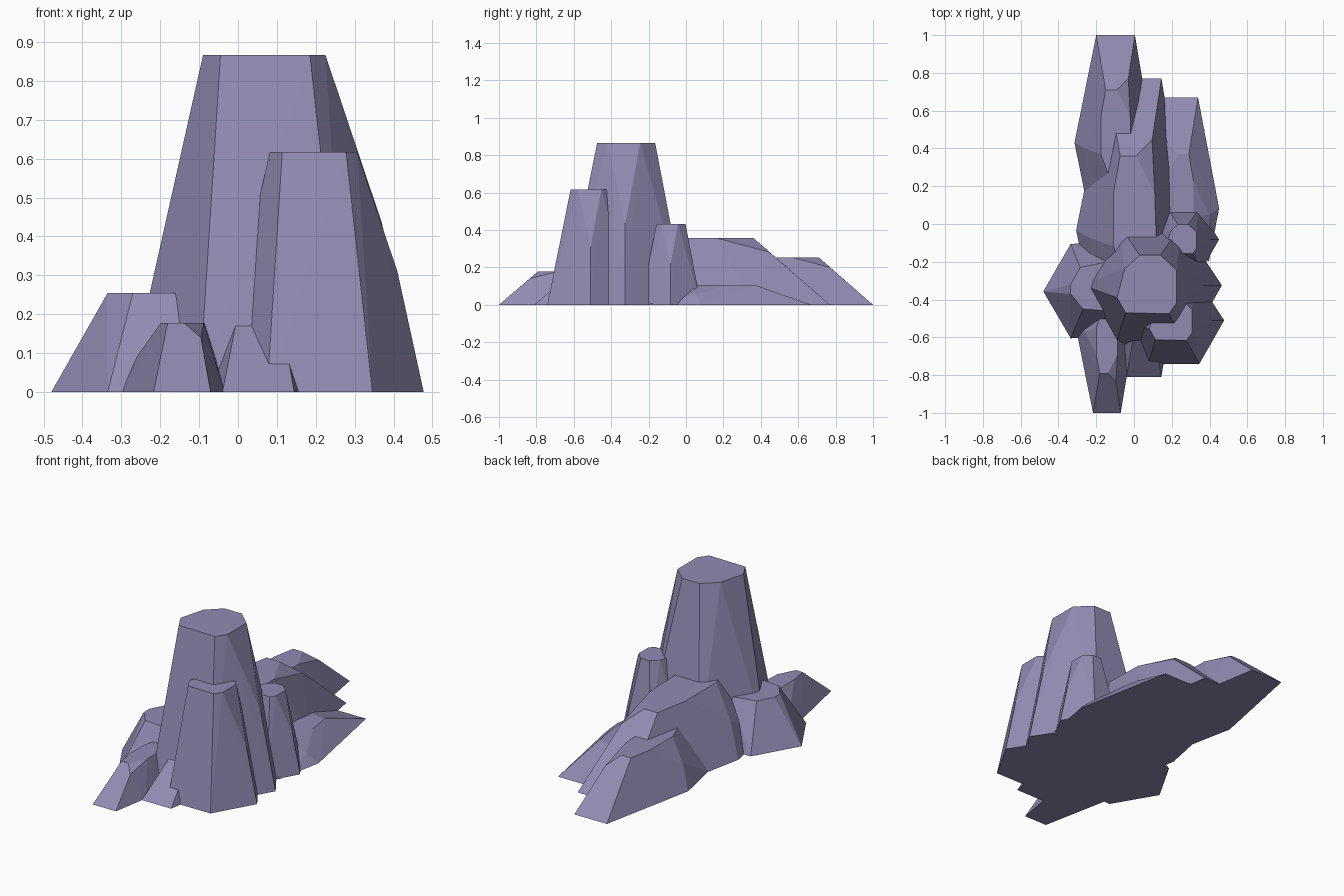
import bpy
import bmesh
import math

old_cube = bpy.data.objects.get("Cube")
if old_cube:
    bpy.data.objects.remove(old_cube, do_unlink=True)

# Single stone colour
stone = bpy.data.materials.new("purple_grey_stone")
stone.use_nodes = True
STONE_COLOUR = (0.285, 0.258, 0.448, 1)
stone.diffuse_color = STONE_COLOUR
stone.node_tree.nodes["Principled BSDF"].inputs["Base Color"].default_value = STONE_COLOUR


def layers(*rings):
    """Turn (height, outline) pairs into a point cloud."""
    return [(x, y, z) for z, outline in rings for x, y in outline]


def add_rock(name, points, scale=(1, 1, 1), offset=(0, 0)):
    """Faceted rock: the convex hull of scaled and shifted points."""
    mesh = bpy.data.meshes.new(name)
    bm = bmesh.new()
    for x, y, z in points:
        bm.verts.new((x * scale[0] + offset[0], y * scale[1] + offset[1], z * scale[2]))
    hull = bmesh.ops.convex_hull(bm, input=bm.verts[:])
    inside = {v for v in hull["geom_interior"] if isinstance(v, bmesh.types.BMVert)}
    bmesh.ops.delete(bm, geom=list(inside), context="VERTS")
    bmesh.ops.dissolve_limit(bm, angle_limit=math.radians(1), verts=bm.verts[:], edges=bm.edges[:])
    bmesh.ops.recalc_face_normals(bm, faces=bm.faces[:])
    bm.to_mesh(mesh)
    bm.free()
    mesh.materials.append(stone)
    rock = bpy.data.objects.new(name, mesh)
    bpy.context.collection.objects.link(rock)
    return rock


# Tall tapered pillar
pillar = layers(
    (0, [(.465, -.325), (.28, -.65), (-.1, -.65), (-.284, -.32), (-.08, 0), (.25, 0)]),
    (.435, [(.37, -.325)]),
    (.866, [(-.09, -.39), (-.05, -.24), (.03, -.165), (.14, -.165),
            (.225, -.245), (.225, -.42), (.185, -.475), (-.045, -.47)]),
)

# Long low ridge running down to a wedge tip
ridge = layers(
    (0, [(-.2, 1), (.005, 1), (-.315, .43), (-.26, .16), (.055, .7), (.06, .2)]),
    (.13, [(-.26, .4)]),
    (.2, [(-.03, .77)]),
    (.253, [(-.15, .71), (-.09, .71), (-.175, .57), (-.175, .37),
            (-.13, .25), (-.02, .57), (-.01, .25)]),
)

# Squat side boulder
boulder = layers(
    (0, [(-.48, -.357), (-.335, -.605), (-.335, -.105), (-.1, -.6), (-.1, -.1)]),
    (.18, [(-.285, -.49)]),
    (.255, [(-.335, -.37), (-.335, -.32), (-.285, -.23),
            (-.14, -.2), (-.27, -.45), (-.14, -.46)]),
)

# Pillars
add_rock("main_pillar", pillar)
add_rock("front_pillar", pillar, (.713,) * 3, (.146, -.278))
add_rock("back_pillar", pillar, (.5,) * 3, (.2175, .08))

# Ridges at the back
add_rock("back_ridge_long", ridge)
add_rock("back_ridge_middle", ridge, (1.41,) * 3, (.138, -.64))
add_rock("back_ridge_low", ridge, (-.97, 1.03, .415), (.145, -.36))

# Ridges at the front
add_rock("front_ridge_long", ridge, (.715, -.715, .7), (-.074, -.285))
add_rock("front_ridge_short", ridge, (.9, -.9, .9), (.14, .09))

# Side boulder
add_rock("side_boulder", boulder)
